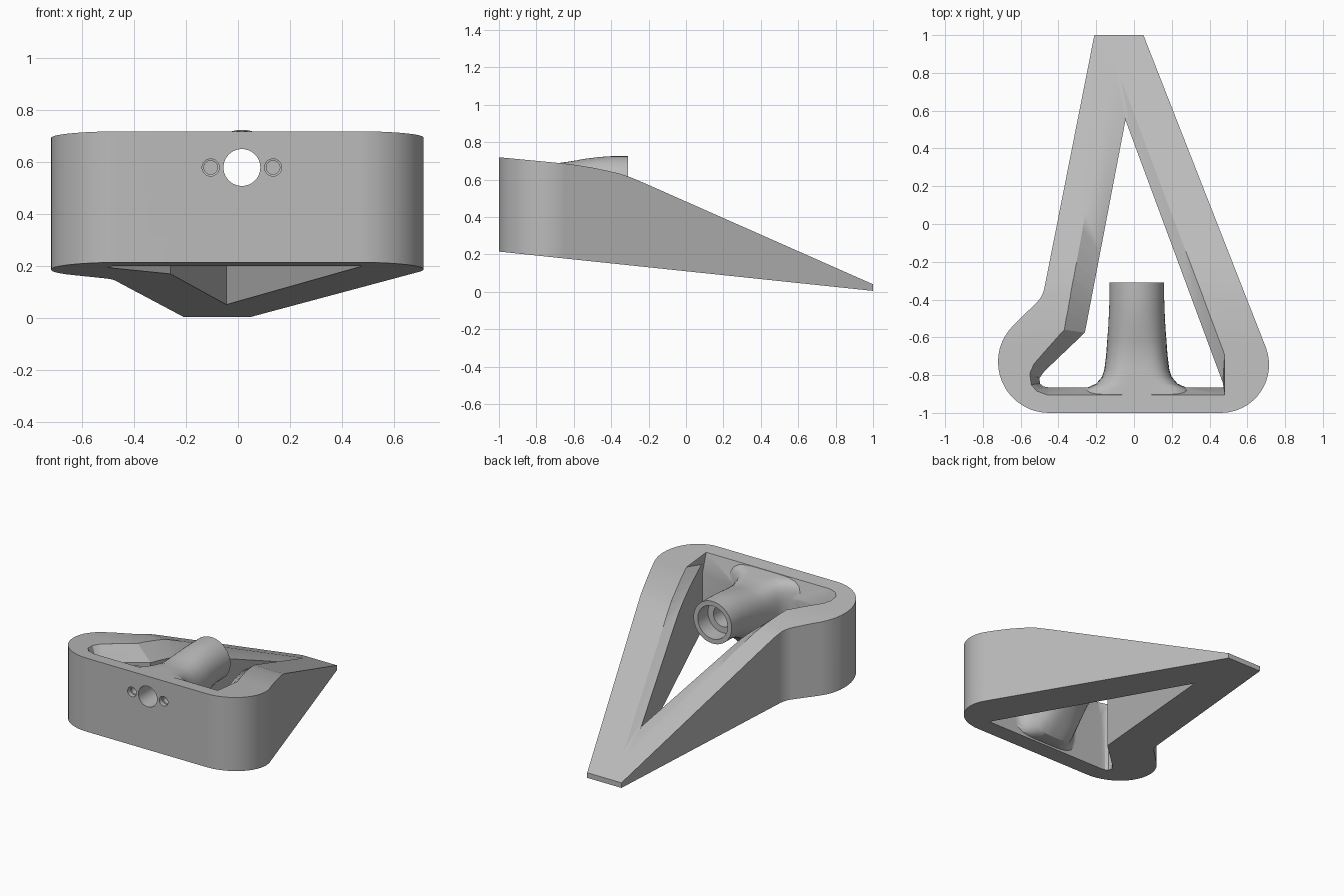
import bpy, bmesh
from math import sin, cos, pi, radians
from mathutils import Vector

cube = bpy.data.objects.get("Cube")
if cube:
    bpy.data.objects.remove(cube, do_unlink=True)

grey = bpy.data.materials.new("light grey")
grey.use_nodes = True
grey.diffuse_color = (0.5, 0.5, 0.5, 1)
grey.node_tree.nodes["Principled BSDF"].inputs["Base Color"].default_value = (0.5, 0.5, 0.5, 1)


def loft(name, rings):
    """Closed solid through rings of equal point count."""
    bm = bmesh.new()
    rows = [[bm.verts.new(p) for p in ring] for ring in rings]
    n = len(rows[0])
    for a, b in zip(rows, rows[1:]):
        for i in range(n):
            j = (i + 1) % n
            bm.faces.new((a[i], a[j], b[j], b[i]))
    bm.faces.new(rows[0][::-1])
    bm.faces.new(rows[-1])
    bmesh.ops.recalc_face_normals(bm, faces=bm.faces)
    mesh = bpy.data.meshes.new(name)
    bm.to_mesh(mesh)
    bm.free()
    mesh.materials.append(grey)
    obj = bpy.data.objects.new(name, mesh)
    bpy.context.collection.objects.link(obj)
    return obj


def combine(target, tool, operation):
    """Apply a boolean and remove the tool."""
    bpy.context.view_layer.objects.active = target
    mod = target.modifiers.new("combine", "BOOLEAN")
    mod.operation, mod.object, mod.solver = operation, tool, "EXACT"
    bpy.ops.object.modifier_apply(modifier=mod.name)
    bpy.data.objects.remove(tool, do_unlink=True)


def arc(cx, cy, r, start, end, steps):
    angles = [radians(start + (end - start) * i / steps) for i in range(steps + 1)]
    return [(cx + r * cos(a), cy + r * sin(a)) for a in angles]


# Side profile of the top surface
TOP = [(-1.05, .724), (-.66, .687), (-.58, .677), (-.5, .664), (-.42, .647),
       (-.36, .633), (-.3, .614), (-.22, .58), (1.05, .018)]


def top_z(y):
    for (y0, z0), (y1, z1) in zip(TOP, TOP[1:]):
        if y <= y1:
            return z0 + (z1 - z0) * (y - y0) / (y1 - y0)
    return TOP[-1][1]


def bottom_z(y):
    return .215 - .105 * (y + 1)


# Body: plan outline trimmed by the wedge-shaped side profile
outline = arc(.46, -.745, .255, -90, 21, 16) + [(.05, 1), (-.21, 1)]
outline += arc(-.617, -.312, .145, -11, -45, 6) + arc(-.45, -.73, .27, 135, 270, 18)
body = loft("wedge_frame", [[(x, y, z) for x, y in outline] for z in (-.2, 1)])
side = [(-1.05, bottom_z(-1.05)), (1.05, bottom_z(1.05))] + TOP[::-1]
wedge = loft("wedge_trim", [[(x, y, z) for y, z in side] for x in (-1, 1)])
combine(body, wedge, "INTERSECT")

# Through opening: (rim x, rim y, wall x, wall y, depth of the sloped rim)
corners = [(.48, -.905, .48, -.865, .12), (.48, -.69, .47, -.84, .05),
           (-.11, .88, -.045, .55, .03), (-.37, -.56, -.26, -.575, .1),
           (-.53, -.74, -.475, -.78, .1), (-.552, -.79, -.5, -.815, .1),
           (-.545, -.85, -.498, -.845, .1), (-.515, -.885, -.48, -.86, .1),
           (-.46, -.905, -.45, -.865, .12)]
points = []
for a, b in zip(corners, corners[1:] + corners[:1]):
    a, b = Vector(a), Vector(b)
    steps = 16 if abs(a[1] - b[1]) > 1 else 1
    points += [a.lerp(b, i / steps) for i in range(steps)]
opening = loft("opening_cutter", [
    [(p[2], p[3], -.3) for p in points],
    [(p[2], p[3], top_z(p[3]) - p[4]) for p in points],
    [(p[0], p[1], top_z(p[1]) + .001) for p in points],
    [(p[0], p[1], 1.2) for p in points]])
combine(body, opening, "DIFFERENCE")

# Barrel flaring into the front wall: (y, half width, top, bottom, squareness)
AXIS_X, AXIS_Z = .015, .58
sections = [(-.96, .34, None, .225, 5), (-.87, .27, None, .215, 4.5),
            (-.845, .215, None, .212, 4.2), (-.81, .185, None, .21, 4),
            (-.77, .172, None, .215, 3.6), (-.7, .163, .686, .27, 3),
            (-.62, .157, .697, .345, 2.5), (-.54, .151, .711, .395, 2.2),
            (-.46, .147, .721, .424, 2.05), (-.4, .145, .725, .434, 2),
            (-.31, .145, .725, .435, 2)]
rings = []
for y, half, top, low, power in sections:
    top = top or top_z(y) - .002
    mid, tall = (top + low) / 2, (top - low) / 2
    ring = []
    for i in range(48):
        c, s = cos(2 * pi * i / 48), sin(2 * pi * i / 48)
        k = (abs(c) ** power + abs(s) ** power) ** (-1 / power)
        ring.append((AXIS_X + half * c * k, y, mid + tall * s * k))
    rings.append(ring)
combine(body, loft("barrel", rings), "UNION")


def drill(x, stations):
    """Cut a round hole along y through (y, radius) stations."""
    bore = loft("drill", [[(x + r * cos(2 * pi * i / 40), y, AXIS_Z + r * sin(2 * pi * i / 40))
                           for i in range(40)] for y, r in stations])
    combine(body, bore, "DIFFERENCE")


# Main bore with rear counterbore, and two blind screw holes
drill(AXIS_X, [(-1.1, .071), (-.2, .071)])
drill(AXIS_X, [(-.42, .113), (-.2, .113)])
for offset in (-.12, .12):
    drill(AXIS_X + offset, [(-1.02, .033), (-.97, .033), (-.969, .026), (-.88, .026)])

# Surface finish
body.data.materials.clear()
body.data.materials.append(grey)
for face in body.data.polygons:
    face.material_index = 0
for obj in bpy.context.selected_objects:
    obj.select_set(False)
body.select_set(True)
bpy.context.view_layer.objects.active = body
bpy.ops.object.shade_smooth_by_angle(angle=radians(28))
finish = body.modifiers.new("even shading", "WEIGHTED_NORMAL")
finish.keep_sharp = True
